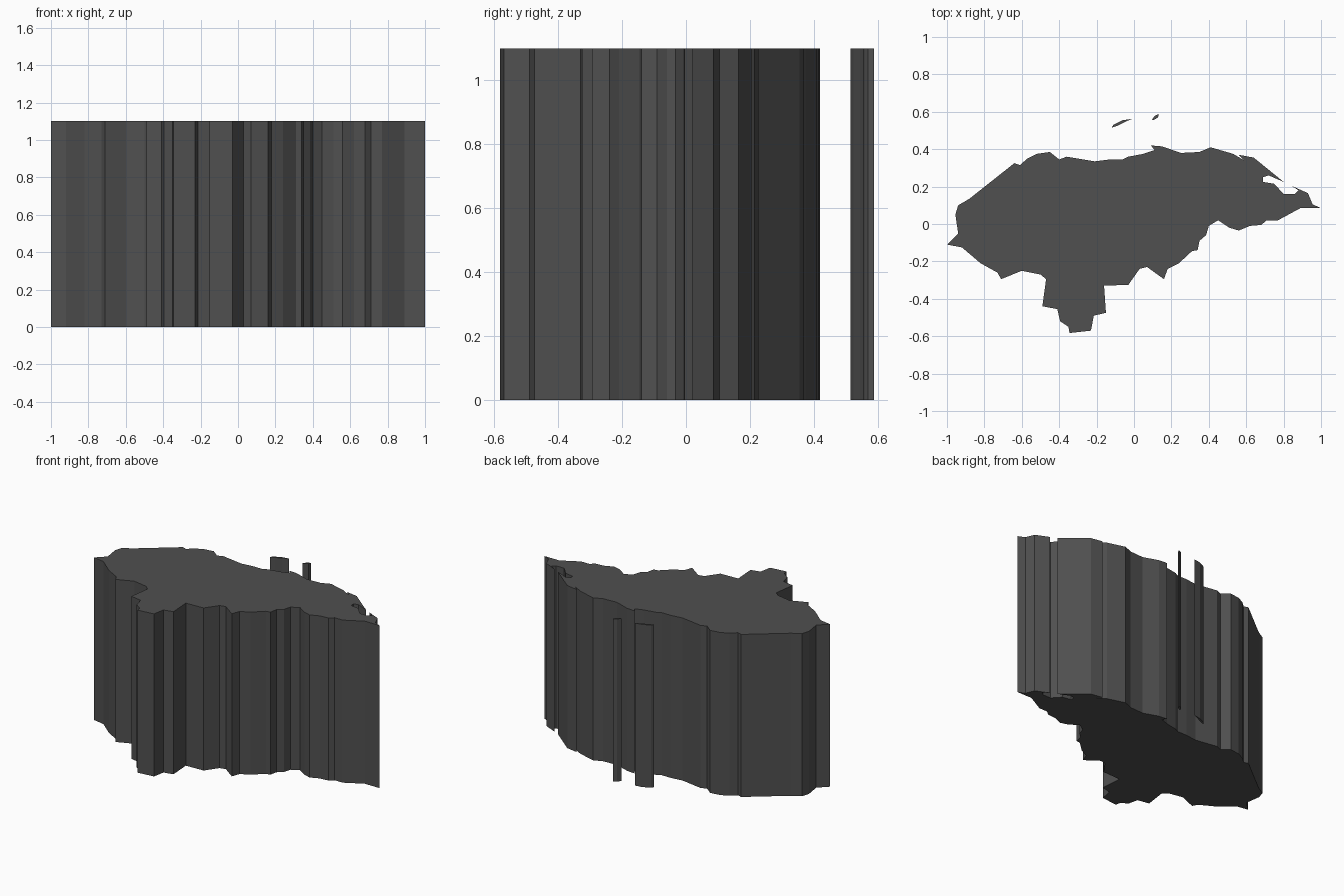
import bpy, bmesh

HEIGHT = 1.1

dark = bpy.data.materials.new("dark_grey")
dark.diffuse_color = (0.08, 0.08, 0.08, 1)


def slab(name, outline):
    """Extrude a clockwise plan outline from the ground to full height."""
    bm = bmesh.new()
    base = bm.faces.new([bm.verts.new((x, y, 0)) for x, y in outline])
    top = bmesh.ops.extrude_face_region(bm, geom=[base], use_keep_orig=True)
    bmesh.ops.translate(bm, vec=(0, 0, HEIGHT),
                        verts=[g for g in top["geom"] if isinstance(g, bmesh.types.BMVert)])
    bmesh.ops.recalc_face_normals(bm, faces=bm.faces)
    mesh = bpy.data.meshes.new(name)
    bm.to_mesh(mesh)
    bm.free()
    mesh.materials.append(dark)
    bpy.context.collection.objects.link(bpy.data.objects.new(name, mesh))


# Mainland: west tip, along the north coast, east cape, back along the south
slab("mainland", [
    (-1.0, -.11), (-.94, -.05), (-.955, .05), (-.94, .10), (-.88, .135),
    (-.64, .325), (-.61, .315), (-.57, .35), (-.52, .375), (-.45, .385),
    (-.40, .345), (-.36, .36), (-.21, .335), (-.13, .345), (-.06, .345),
    (-.03, .36), (.05, .375), (.11, .395), (.09, .42), (.15, .415),
    (.25, .38), (.35, .385), (.41, .41), (.53, .375), (.59, .34),
    (.56, .37), (.64, .355), (.80, .225), (.72, .26), (.69, .25),
    (.69, .225), (.75, .215), (.80, .16), (.86, .16), (.88, .18),
    (.84, .205), (.93, .165), (.955, .105), (1.0, .085), (.89, .085),
    (.77, .02), (.71, .02), (.68, -.005), (.62, -.01), (.56, -.035),
    (.51, -.02), (.45, .02), (.40, -.01), (.385, -.06), (.35, -.09),
    (.34, -.14), (.31, -.145), (.24, -.21), (.18, -.24), (.16, -.295),
    (.07, -.23), (.03, -.24), (-.03, -.325), (-.16, -.33), (-.15, -.475),
    (-.215, -.49), (-.23, -.57), (-.345, -.583), (-.35, -.55), (-.395, -.52),
    (-.41, -.455), (-.49, -.44), (-.47, -.295), (-.50, -.27), (-.60, -.25),
    (-.71, -.295), (-.73, -.26), (-.82, -.21), (-.92, -.125),
])

# Two small islands off the north coast
slab("west_island", [(-.12, .515), (-.11, .53), (-.06, .555), (-.01, .562), (-.05, .545), (-.09, .525)])
slab("east_island", [(.095, .555), (.11, .578), (.133, .588), (.128, .57), (.11, .558)])
